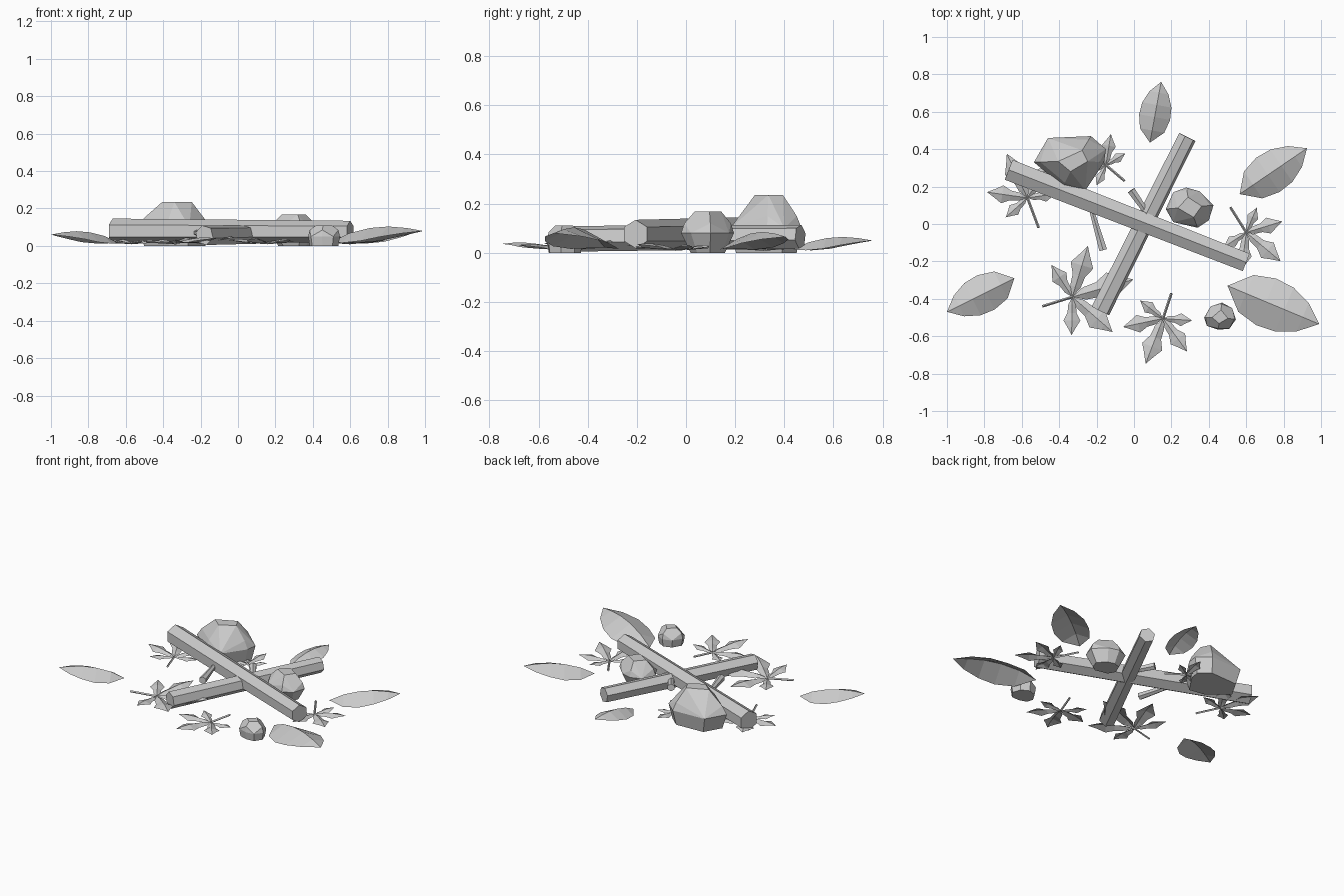
import bpy, bmesh, math
from mathutils import Vector

if "Cube" in bpy.data.objects:
    bpy.data.objects.remove(bpy.data.objects["Cube"])

grey = bpy.data.materials.new("plain_grey")
grey.use_nodes = True
grey.diffuse_color = (0.6, 0.6, 0.6, 1)
grey.node_tree.nodes["Principled BSDF"].inputs["Base Color"].default_value = (0.6, 0.6, 0.6, 1)


def finish(bm, name):
    bmesh.ops.remove_doubles(bm, verts=bm.verts, dist=0.0005)
    mesh = bpy.data.meshes.new(name)
    bm.to_mesh(mesh)
    bm.free()
    mesh.materials.append(grey)
    obj = bpy.data.objects.new(name, mesh)
    bpy.context.collection.objects.link(obj)
    return obj


def add_prism(bm, start, end, r1, r2, sides=6, twist=0.0):
    """Tapered prism between two points; one corner points up when twist is 0."""
    start, end = Vector(start), Vector(end)
    axis = (end - start).normalized()
    side = axis.cross(Vector((0, 0, 1))).normalized()
    up = side.cross(axis)
    rings = []
    for p, r in ((start, r1), (end, r2)):
        angles = [twist + math.tau * i / sides for i in range(sides)]
        rings.append([bm.verts.new(p + r * (up * math.cos(a) + side * math.sin(a)))
                      for a in angles])
    for i in range(sides):
        j = (i + 1) % sides
        bm.faces.new((rings[0][i], rings[0][j], rings[1][j], rings[1][i]))
    bm.faces.new(rings[0][::-1])
    bm.faces.new(rings[1])
    bmesh.ops.recalc_face_normals(bm, faces=bm.faces)


def add_blade(bm, base, angle, length, rows):
    """Folded sheet with a raised midrib; rows hold (along, half width, rib z, edge z)."""
    d = Vector((math.cos(angle), math.sin(angle), 0))
    n = Vector((-d.y, d.x, 0))
    last = None
    for u, w, rib, edge in rows:
        p = Vector(base) + d * u * length
        mid = bm.verts.new(p + Vector((0, 0, rib * length)))
        if w:
            low = Vector((0, 0, edge * length))
            row = [bm.verts.new(p + n * w * length + low), mid,
                   bm.verts.new(p - n * w * length + low)]
        else:
            row = [mid, mid, mid]
        if last:
            for i in (0, 1):
                quad = [last[i], last[i + 1], row[i + 1], row[i]]
                bm.faces.new(list(dict.fromkeys(quad)))
        last = row


# Logs with a side twig each
def log(name, start, end, r1, r2, twist, twig):
    bm = bmesh.new()
    add_prism(bm, start, end, r1, r2, twist=twist)
    add_prism(bm, *twig)
    finish(bm, name)


log("upper_log", (-0.67, 0.29, 0.08), (0.60, -0.205, 0.076), 0.066, 0.058, 0,
    ((-0.24, 0.12, 0.07), (-0.165, -0.14, 0.07), 0.012, 0.024))
log("lower_log", (0.285, 0.465, 0.065), (-0.18, -0.465, 0.057), 0.05, 0.054, 0.25,
    ((0.09, 0.03, 0.07), (-0.015, 0.18, 0.085), 0.016, 0.024))


# Rocks: scaled outlines joined by a convex hull
def rock(name, outline, levels):
    bm = bmesh.new()
    cx = sum(p[0] for p in outline) / len(outline)
    cy = sum(p[1] for p in outline) / len(outline)
    for k, (z, s) in enumerate(levels):
        ring = outline if k < 2 else outline[::2]
        for x, y in ring:
            bm.verts.new((cx + (x - cx) * s, cy + (y - cy) * s, z))
    bmesh.ops.convex_hull(bm, input=bm.verts)
    bmesh.ops.dissolve_limit(bm, angle_limit=math.radians(4), verts=bm.verts, edges=bm.edges)
    finish(bm, name)


rock("large_rock", [(-0.535, 0.33), (-0.46, 0.46), (-0.23, 0.47), (-0.15, 0.40),
                    (-0.16, 0.33), (-0.26, 0.18), (-0.38, 0.20)],
     [(0, 0.85), (0.1, 1), (0.15, 0.85), (0.235, 0.42)])
rock("medium_rock", [(0.17, 0.08), (0.21, 0.17), (0.28, 0.195), (0.35, 0.175),
                     (0.425, 0.10), (0.40, 0.02), (0.34, -0.02), (0.21, 0.01)],
     [(0, 0.65), (0.08, 1), (0.12, 0.88), (0.168, 0.5)])
rock("small_rock", [(0.375, -0.50), (0.41, -0.44), (0.47, -0.42), (0.525, -0.45),
                    (0.545, -0.51), (0.51, -0.56), (0.45, -0.565), (0.39, -0.545)],
     [(0, 0.9), (0.05, 1), (0.085, 0.9), (0.11, 0.5)])

# Oval leaves
OVAL = [(0, 0, 0.04, 0.04), (0.2, 0.2, 0.13, 0.03), (0.42, 0.255, 0.18, 0.05),
        (0.62, 0.24, 0.195, 0.09), (0.82, 0.155, 0.18, 0.125), (1, 0, 0.15, 0.15)]
for name, base, tip in (("front_left", (0.50, -0.33), (0.99, -0.535)),
                        ("back_left", (0.565, 0.16), (0.925, 0.405)),
                        ("front_right", (-0.64, -0.29), (-1.0, -0.47)),
                        ("back", (0.085, 0.435), (0.145, 0.76))):
    bm = bmesh.new()
    d = Vector(tip) - Vector(base)
    add_blade(bm, (*base, 0), math.atan2(d.y, d.x), d.length, OVAL)
    finish(bm, name + "_oval_leaf")

# Lobed leaves: five folded lobes and a thin stem
LOBE = [(0, 0, 0.04, 0.04), (0.2, 0.1, 0.09, 0.04), (0.42, 0.12, 0.12, 0.05),
        (0.62, 0.22, 0.14, 0.07), (0.8, 0.11, 0.14, 0.1), (1, 0, 0.12, 0.12)]
LOBES = ((0, 1), (57, 0.84), (-57, 0.84), (107, 0.6), (-107, 0.6))
for name, x, y, heading, size, stem in (
        ("front", 0.155, -0.505, 249, 0.26, (0.20, -0.37)),
        ("front_right", -0.33, -0.39, 16, 0.34, (-0.49, -0.44)),
        ("back_right", -0.57, 0.14, 115, 0.26, (-0.51, -0.02)),
        ("left", 0.60, -0.045, -40, 0.24, (0.515, 0.09)),
        ("back", -0.15, 0.315, 138, 0.2, (-0.05, 0.23))):
    bm = bmesh.new()
    for turn, scale in LOBES:
        add_blade(bm, (x, y, 0.005), math.radians(heading + turn), size * scale, LOBE)
    add_prism(bm, (x, y, 0.015), (*stem, 0.025), 0.007, 0.007, sides=4)
    finish(bm, name + "_lobed_leaf")
